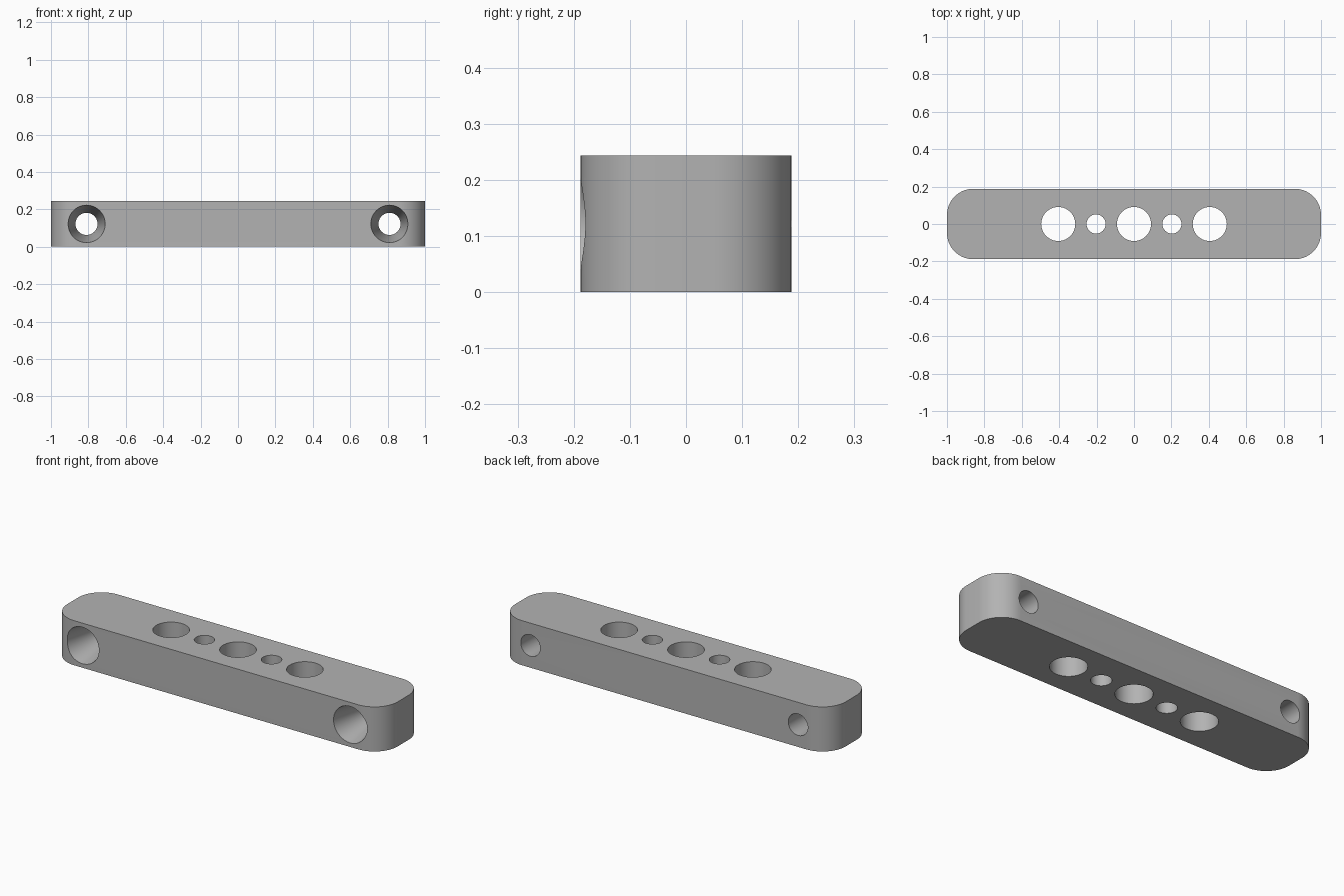
import bpy
import bmesh
import math

LENGTH, DEPTH, HEIGHT = 2.0, 0.376, 0.244
CORNER = 0.14

cube = bpy.data.objects.get("Cube")
if cube:
    bpy.data.objects.remove(cube, do_unlink=True)

# Plain grey finish
grey = bpy.data.materials.new("plain_grey")
grey.use_nodes = True
colour = (0.45, 0.45, 0.45, 1.0)
grey.diffuse_color = colour
grey.node_tree.nodes["Principled BSDF"].inputs["Base Color"].default_value = colour


def make_object(name, bm):
    mesh = bpy.data.meshes.new(name)
    bm.to_mesh(mesh)
    bm.free()
    obj = bpy.data.objects.new(name, mesh)
    bpy.context.collection.objects.link(obj)
    mesh.materials.append(grey)
    return obj


def cutter(name, x, r1, r2, length, sideways=False):
    """Round cutter; sideways ones run from the front (r1) to the back (r2)."""
    bm = bmesh.new()
    bmesh.ops.create_cone(bm, cap_ends=True, segments=64,
                          radius1=r1, radius2=r2, depth=length)
    obj = make_object(name, bm)
    obj.location = (x, 0, HEIGHT / 2)
    if sideways:
        obj.rotation_euler.x = -math.pi / 2
    obj.hide_render = True
    return obj


# Bar with rounded upright corners
bm = bmesh.new()
bmesh.ops.create_cube(bm, size=1)
for v in bm.verts:
    v.co.x *= LENGTH
    v.co.y *= DEPTH
    v.co.z = (v.co.z + 0.5) * HEIGHT
upright = [e for e in bm.edges
           if abs(e.verts[0].co.z - e.verts[1].co.z) > HEIGHT / 2]
bmesh.ops.bevel(bm, geom=upright, offset=CORNER, segments=16,
                profile=0.5, affect='EDGES')
bar = make_object("mounting_bar", bm)

# Row of upright holes
cutters = [cutter("large_hole", x, 0.091, 0.091, 1) for x in (-0.405, 0, 0.405)]
cutters += [cutter("small_hole", x, 0.051, 0.051, 1) for x in (-0.203, 0.203)]

# Screw holes: straight bore with a tapered front mouth
TAPER = 0.2
for x in (-0.81, 0.81):
    cutters.append(cutter("screw_bore", x, 0.059, 0.059, 1, True))
    mouth = cutter("screw_mouth", x, 0.104, 0.059, TAPER + 0.02, True)
    mouth.location.y = -DEPTH / 2 + TAPER / 2 - 0.01
    cutters.append(mouth)

for c in cutters:
    mod = bar.modifiers.new(c.name, 'BOOLEAN')
    mod.operation = 'DIFFERENCE'
    mod.solver = 'EXACT'
    mod.object = c

bpy.ops.object.select_all(action='DESELECT')
bar.select_set(True)
bpy.context.view_layer.objects.active = bar
for mod in list(bar.modifiers):
    bpy.ops.object.modifier_apply(modifier=mod.name)
for c in cutters:
    bpy.data.objects.remove(c, do_unlink=True)

bpy.ops.object.shade_smooth_by_angle(angle=math.radians(30))
